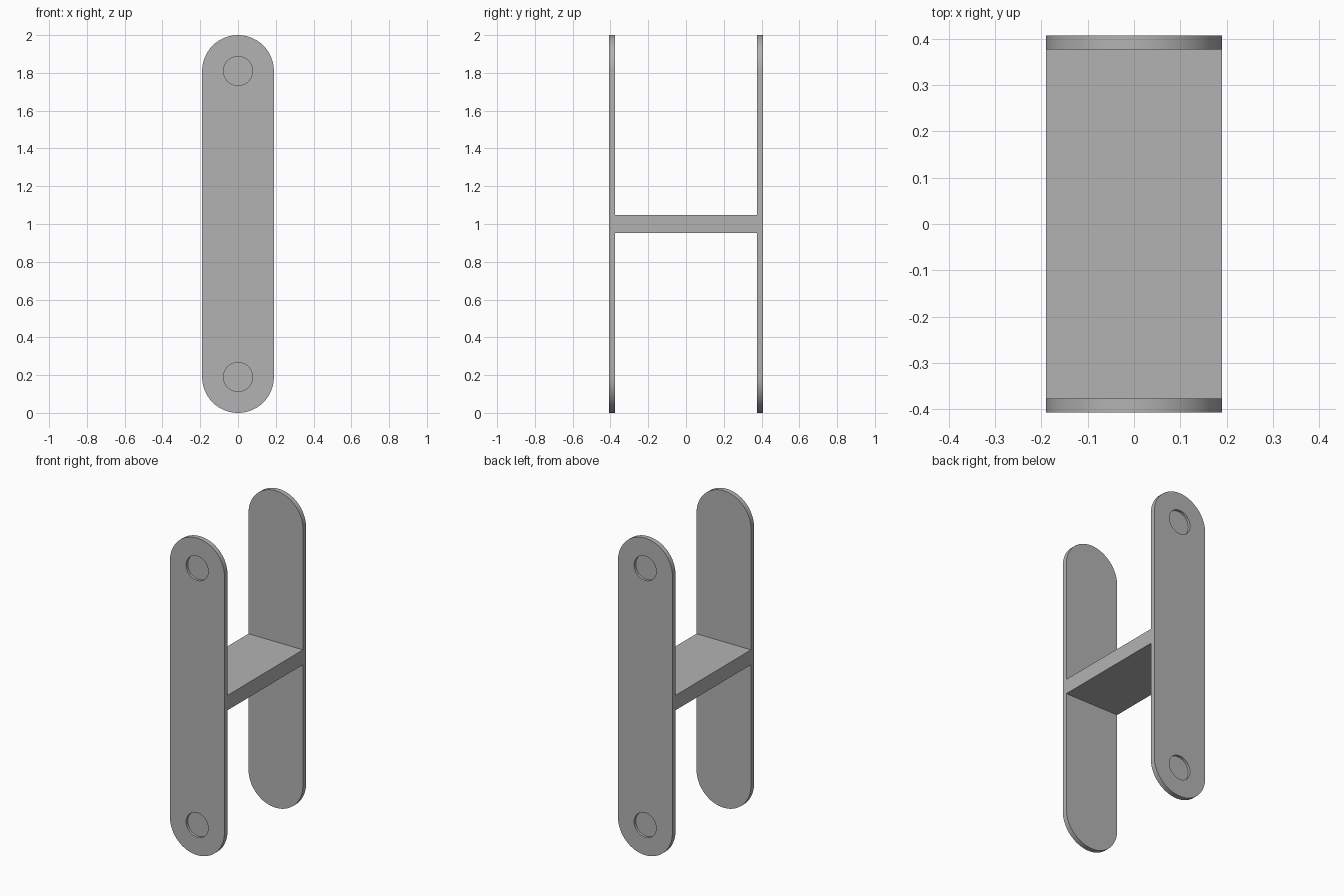
import bpy, bmesh, math
from mathutils import Matrix

cube = bpy.data.objects.get("Cube")
if cube:
    bpy.data.objects.remove(cube, do_unlink=True)

HALF_W = 0.19       # half width, also the end radius
HALF_Y = 0.407      # outer face of the plates
THICK = 0.031
HOLE_R = 0.077
HOLE_DEPTH = 0.016
ENDS = (HALF_W, 2 - HALF_W)

grey = bpy.data.materials.new("light grey")
grey.use_nodes = True
colour = (0.45, 0.45, 0.45, 1)
grey.diffuse_color = colour
grey.node_tree.nodes["Principled BSDF"].inputs["Base Color"].default_value = colour


def make_object(name, bm):
    bmesh.ops.recalc_face_normals(bm, faces=bm.faces)
    mesh = bpy.data.meshes.new(name)
    bm.to_mesh(mesh)
    bm.free()
    mesh.materials.append(grey)
    obj = bpy.data.objects.new(name, mesh)
    bpy.context.collection.objects.link(obj)
    return obj


def activate(obj):
    bpy.ops.object.select_all(action="DESELECT")
    obj.select_set(True)
    bpy.context.view_layer.objects.active = obj


def plate(name, side):
    # Round-ended strip, extruded inwards from its outer face
    bm = bmesh.new()
    steps = 32
    verts = []
    for centre, start in ((ENDS[1], 0), (ENDS[0], math.pi)):
        for i in range(steps + 1):
            a = start + math.pi * i / steps
            verts.append(bm.verts.new((HALF_W * math.cos(a), side * HALF_Y,
                                       centre + HALF_W * math.sin(a))))
    face = bm.faces.new(verts)
    ext = bmesh.ops.extrude_face_region(bm, geom=[face], use_keep_orig=True)
    moved = [g for g in ext["geom"] if isinstance(g, bmesh.types.BMVert)]
    bmesh.ops.translate(bm, verts=moved, vec=(0, -side * THICK, 0))
    obj = make_object(name, bm)

    # Shallow round recesses near both ends of the outer face
    bm = bmesh.new()
    for z in ENDS:
        place = Matrix.Translation((0, side * HALF_Y, z)) @ Matrix.Rotation(math.pi / 2, 4, "X")
        bmesh.ops.create_cone(bm, cap_ends=True, segments=48, radius1=HOLE_R,
                              radius2=HOLE_R, depth=2 * HOLE_DEPTH, matrix=place)
    cutter = make_object(name + "_cutter", bm)
    cutter.hide_render = True
    mod = obj.modifiers.new("recesses", "BOOLEAN")
    mod.operation = "DIFFERENCE"
    mod.solver = "EXACT"
    mod.object = cutter
    activate(obj)
    bpy.ops.object.modifier_apply(modifier=mod.name)
    bpy.data.objects.remove(cutter, do_unlink=True)
    bpy.ops.object.shade_smooth_by_angle(angle=math.radians(30))


plate("front_plate", -1)
plate("back_plate", 1)

# Flat bar joining the two plates at mid height
bm = bmesh.new()
size = (2 * HALF_W, 2 * (HALF_Y - THICK), 0.094)
bmesh.ops.create_cube(bm, size=1, matrix=Matrix.Translation((0, 0, 1)) @ Matrix.Diagonal((*size, 1)))
make_object("cross_bar", bm)
